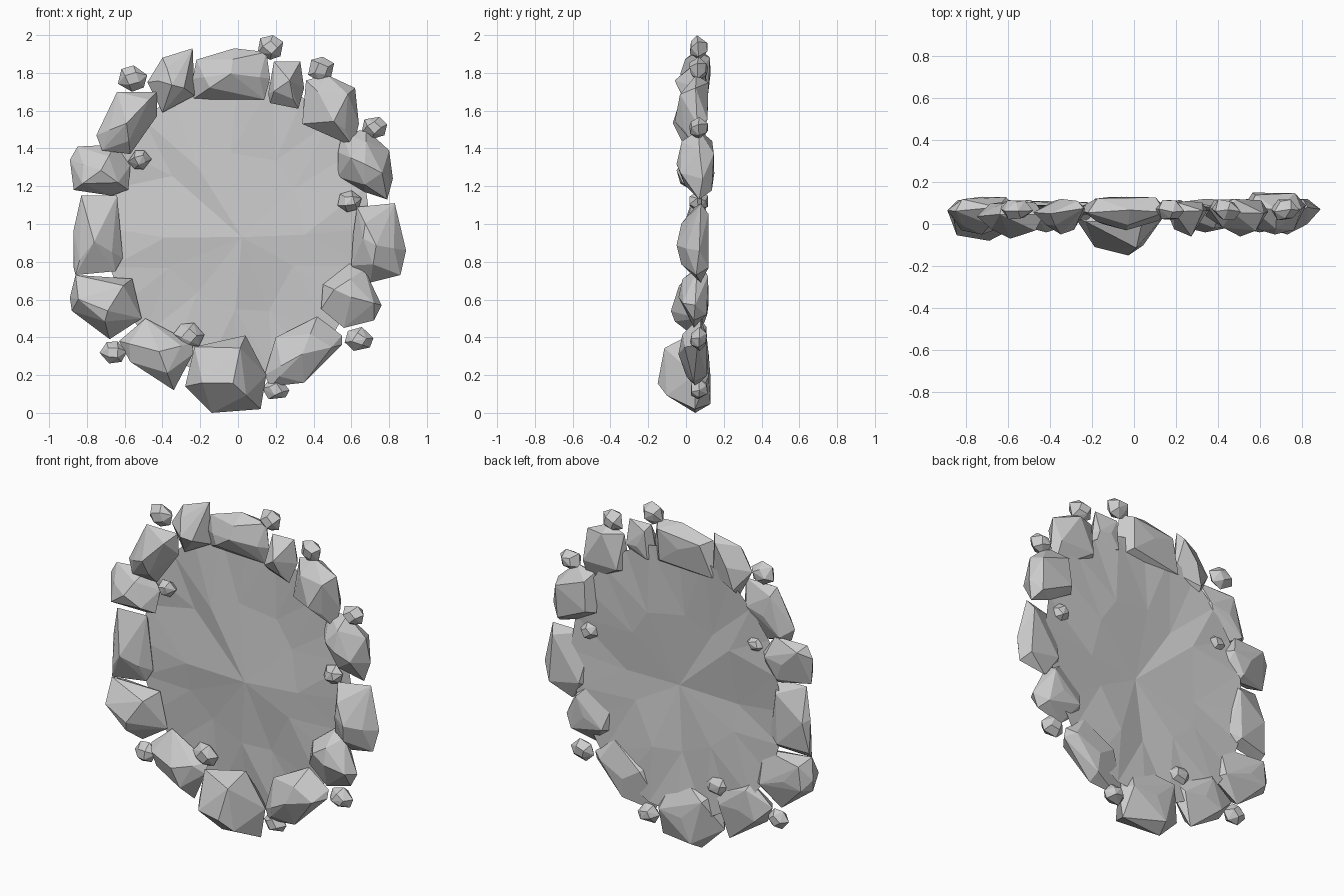
import bpy, bmesh, random
from math import sin, cos, pi
from mathutils import Vector

if "Cube" in bpy.data.objects:
    bpy.data.objects.remove(bpy.data.objects["Cube"])

rng = random.Random(4)


def finish(name, bm):
    bmesh.ops.recalc_face_normals(bm, faces=bm.faces)
    me = bpy.data.meshes.new(name)
    bm.to_mesh(me)
    bm.free()
    ob = bpy.data.objects.new(name, me)
    bpy.context.collection.objects.link(ob)
    return ob


def hull(name, points):
    bm = bmesh.new()
    for p in points:
        bm.verts.new(p)
    out = bmesh.ops.convex_hull(bm, input=bm.verts[:])
    junk = [v for v in out["geom_interior"] if isinstance(v, bmesh.types.BMVert)]
    bmesh.ops.delete(bm, geom=junk, context='VERTS')
    bmesh.ops.dissolve_limit(bm, angle_limit=0.12, verts=bm.verts[:], edges=bm.edges[:])
    return finish(name, bm)


def stone(name, outline, front, back, apex=(0, 0)):
    """Faceted stone: front-view outline, narrowing to a front facet and a back facet."""
    n = len(outline)
    cx = sum(p[0] for p in outline) / n
    cz = sum(p[1] for p in outline) / n
    mid = front * 0.35 + back * 0.65
    pts = [(x, mid + rng.uniform(-0.025, 0.02), z) for x, z in outline]
    for i, (x, z) in enumerate(outline):
        s = rng.uniform(0.5, 0.75)
        if i % 2 == 0:
            pts.append((cx + (x - cx) * s, front + rng.uniform(0.02, 0.05), cz + (z - cz) * s))
        else:
            pts.append((cx + (x - cx) * 0.75, back - rng.uniform(0, 0.015), cz + (z - cz) * 0.75))
    pts.append((cx + apex[0], front, cz + apex[1]))
    pts.append((cx, back, cz))
    return hull(name, pts)


# Large stones, clockwise from the top
stone("stone_top", [(-.24, 1.77), (-.22, 1.87), (-.02, 1.93), (.15, 1.91), (.17, 1.77), (.14, 1.66), (-.24, 1.66)], -.03, .13)
stone("stone_top_right", [(.16, 1.69), (.19, 1.86), (.33, 1.86), (.35, 1.72), (.32, 1.61), (.17, 1.64)], -.06, .11, (.02, .03))
stone("stone_upper_right", [(.36, 1.76), (.47, 1.79), (.62, 1.72), (.64, 1.53), (.61, 1.41), (.34, 1.53)], -.06, .12, (0, -.08))
stone("stone_right_high", [(.53, 1.38), (.55, 1.48), (.68, 1.5), (.80, 1.39), (.82, 1.24), (.79, 1.13), (.67, 1.17), (.53, 1.25)], -.05, .15)
stone("stone_right", [(.63, 1.09), (.83, 1.11), (.89, .86), (.86, .73), (.70, .69), (.60, .78), (.61, .95)], -.05, .12)
stone("stone_right_low", [(.59, .79), (.67, .76), (.76, .57), (.72, .49), (.56, .45), (.44, .55), (.45, .68)], -.04, .12)
stone("stone_lower_right", [(.14, .2), (.2, .4), (.42, .51), (.55, .41), (.55, .36), (.35, .16), (.17, .14)], -.04, .12)
stone("stone_bottom", [(-.28, .14), (-.23, .35), (.04, .41), (.15, .2), (.12, .02), (-.14, 0)], -.15, .13, (.03, -.03))
stone("stone_lower_left", [(-.63, .38), (-.49, .5), (-.24, .37), (-.24, .31), (-.34, .12), (-.57, .27)], -.04, .11)
stone("stone_left_low", [(-.89, .61), (-.86, .73), (-.56, .71), (-.51, .5), (-.68, .39), (-.88, .54)], -.08, .12, (.04, -.04))
stone("stone_left", [(-.87, .77), (-.87, .97), (-.83, 1.15), (-.64, 1.15), (-.61, .82), (-.65, .75), (-.86, .73)], -.04, .11)
stone("stone_left_high", [(-.89, 1.34), (-.85, 1.41), (-.65, 1.42), (-.57, 1.31), (-.58, 1.18), (-.67, 1.15), (-.87, 1.18)], -.05, .13)
stone("stone_upper_left", [(-.75, 1.47), (-.64, 1.7), (-.43, 1.7), (-.43, 1.57), (-.57, 1.37), (-.72, 1.39)], -.07, .11)
stone("stone_top_left", [(-.40, 1.88), (-.24, 1.93), (-.23, 1.68), (-.40, 1.59), (-.48, 1.75)], -.05, .12, (0, -.03))

# Pebbles: x, z, radius
pebbles = [(.17, 1.935, .08), (-.56, 1.77, .085), (.44, 1.82, .08), (.72, 1.51, .075),
           (.59, 1.12, .07), (.64, .39, .08), (.20, .125, .075), (-.66, .32, .075),
           (-.26, .41, .085), (-.52, 1.34, .065)]
for k, (x, z, r) in enumerate(pebbles):
    pts = []
    for j, (depth, ring) in enumerate([(-.045, .5), (-.005, .97), (.04, .5)]):
        for i in range(6 if j == 1 else 4):
            a = 2 * pi * i / (6 if j == 1 else 4) + j * .4 + k + rng.uniform(-.2, .2)
            pts.append((x + r * ring * cos(a), .07 + depth + rng.uniform(-.008, .008),
                        z + r * ring * .85 * sin(a)))
    hull("pebble_%d" % (k + 1), pts)

# Thin crumpled sheet filling the ring, a fan around a centre pushed forward
bm = bmesh.new()
N = 12
centre = bm.verts.new((.02, .035, .93))


def ring(count, rad, y, jit, wob, turn=0):
    vs = []
    for i in range(count):
        a = 2 * pi * (i + turn + rng.uniform(-wob, wob)) / count
        s = rad * (1 + rng.uniform(-wob, wob) * .6)
        vs.append(bm.verts.new((.70 * s * cos(a), y + rng.uniform(-jit, jit), .98 + .80 * s * sin(a))))
    return vs


inner = ring(N, .55, .075, .025, .25)
outer = ring(2 * N, 1.0, .09, .012, .02)
for i in range(N):
    a, b = inner[i], inner[(i + 1) % N]
    o0, o1, o2 = (outer[(2 * i + d) % (2 * N)] for d in range(3))
    for tri in ((centre, a, b), (a, o0, o1), (a, o1, b), (b, o1, o2)):
        bm.faces.new(tri)
finish("centre_sheet", bm)
